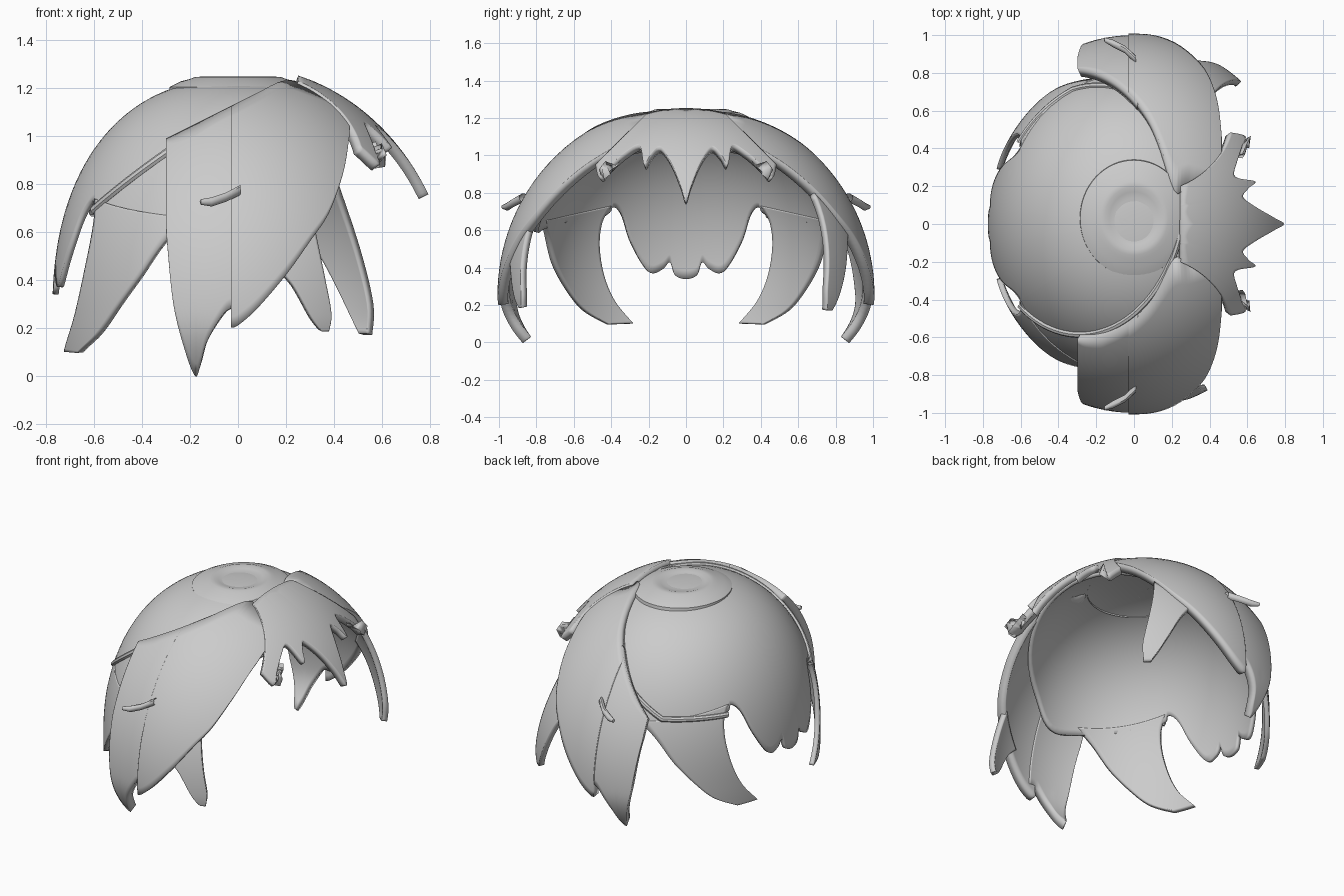
import bpy, bmesh, math
from mathutils import Vector

old = bpy.data.objects.get("Cube")
if old:
    bpy.data.objects.remove(old)

grey = bpy.data.materials.new("matte_grey")
grey.use_nodes = True
COL = (0.6, 0.6, 0.6, 1)
grey.diffuse_color = COL
grey.node_tree.nodes["Principled BSDF"].inputs["Base Color"].default_value = COL
MID = 0.25  # height of the widest level


def finish(name, bm, thick=0.0):
    """Turn a bmesh into a smooth object, thickened inwards."""
    bmesh.ops.remove_doubles(bm, verts=bm.verts, dist=0.0005)
    bmesh.ops.recalc_face_normals(bm, faces=bm.faces)
    if thick:
        out = sum(f.normal.dot(f.calc_center_median() - Vector((0, 0, MID))) * f.calc_area()
                  for f in bm.faces)
        if out < 0:
            bmesh.ops.reverse_faces(bm, faces=bm.faces)
    me = bpy.data.meshes.new(name)
    bm.to_mesh(me)
    bm.free()
    me.materials.append(grey)
    ob = bpy.data.objects.new(name, me)
    bpy.context.collection.objects.link(ob)
    if thick:
        mod = ob.modifiers.new("thickness", 'SOLIDIFY')
        mod.thickness = thick
        mod.offset = -1
    bpy.ops.object.select_all(action='DESELECT')
    ob.select_set(True)
    bpy.context.view_layer.objects.active = ob
    bpy.ops.object.shade_smooth_by_angle(angle=math.radians(40))
    return ob


def grid(bm, rows, closed=False):
    vs = [[bm.verts.new(p) for p in r] for r in rows]
    if closed:
        vs.append(vs[0])
    for a, b in zip(vs, vs[1:]):
        for i in range(len(a) - 1):
            bm.faces.new((a[i], b[i], b[i + 1], a[i + 1]))


def resample(pts, n=6):
    """Smooth curve through the points."""
    p = [Vector(q) for q in pts]
    p = [p[0]] + p + [p[-1]]
    out = []
    for a, b, c, d in zip(p, p[1:], p[2:], p[3:]):
        for i in range(n):
            t = i / n
            out.append(b + 0.5 * t * (c - a + t * (2 * a - 5 * b + 4 * c - d
                                                   + t * (3 * b - a - 3 * c + d))))
    return out + [p[-1]]


def patch(name, edge_a, edge_b, surf, thick, n=20):
    """Sheet spanned between two edges, laid onto a curved surface."""
    bm = bmesh.new()
    grid(bm, [[surf(*a.lerp(b, i / n)) for i in range(n + 1)]
              for a, b in zip(resample(edge_a), resample(edge_b))])
    return finish(name, bm, thick)


# Surfaces: inner cap by azimuth from the back and elevation, others by projection
def cap_surf(phi, v):
    r = max(0, 1 - abs(math.sin(v)) ** 2.3) ** (1 / 2.3)
    p = math.radians(phi)
    return Vector((-0.775 * r * math.cos(p), 0.85 * r * math.sin(p), MID + 0.99 * math.sin(v)))


def side_surf(sign, grow=0.0):
    def f(x, z):
        y = math.sqrt(max(0.002, 1 - (x / 0.9) ** 2 - ((z - MID) / 1.03) ** 2)) + grow
        if z < MID:
            y *= 1 - 0.08 * ((MID - z) / MID) ** 2
        return Vector((x, sign * y, z))
    return f


def front_surf(y, z):
    x = math.sqrt(max(0.002, 1 - y * y - ((z - MID) / 1.03) ** 2))
    return Vector((0.9 * x + 0.005, y, z + 0.012))


def back_surf(sign):
    def f(y, z):
        r = (1 - (abs(z - MID) / 0.99) ** 2.3) ** (1 / 2.3)
        x = math.sqrt(max(0.002, r * r - (y / 0.85) ** 2))
        return Vector((-0.779 * x, sign * y * 1.005, z))
    return f


def elev(z):
    return math.asin((z - MID) / 0.99)


# Inner cap with notched back hem and arched front
hem = [(0, .34), (4, .36), (6, .43), (9, .39), (14, .38), (21, .53), (26, .68), (31, .73),
       (36, .68), (70, .62), (88, .6), (103, .76), (131, .95), (154, 1.03), (180, 1.06)]
low = [(-p, elev(z)) for p, z in reversed(hem[1:])] + [(p, elev(z)) for p, z in hem]
patch("inner_cap", low, [(p, math.pi / 2) for p, _ in low], cap_surf, 0.025, 32)

# Tilted rim ring where the cap meets the locks, open at the back between the notches
path = []
for k in range(97):
    phi = 33 + k * (360 - 66) / 96
    a, b = 0, math.pi / 2
    for _ in range(30):
        m = (a + b) / 2
        p = cap_surf(phi, m)
        if p.z < max(0.68, 1.03 + 0.69 * p.x - 0.18 * p.y):
            a = m
        else:
            b = m
    path.append(cap_surf(phi, a))
axis = Vector((-0.5, 0, 1)).normalized()
bm = bmesh.new()
rings = []
for k, p in enumerate(path):
    along = (path[min(k + 1, 96)] - path[max(k - 1, 0)]).normalized()
    side = along.cross(axis).normalized()
    rings.append([p + 0.018 * (math.cos(t) * side + math.sin(t) * axis)
                  for t in [j * math.tau / 8 for j in range(9)]])
grid(bm, rings)
finish("rim_ring", bm)

# Crown plate with a shallow dish
bm = bmesh.new()
profile = [(0, 1.235), (.1, 1.235), (.13, 1.24), (.155, 1.248), (.18, 1.246), (.2, 1.238),
           (.24, 1.228), (.285, 1.205), (.29, 1.17)]
grid(bm, [[Vector((r * math.cos(t), 0.03 + 1.08 * r * math.sin(t), z)) for r, z in profile]
          for t in [j * math.tau / 64 for j in range(64)]], True)
finish("crown_plate", bm)

# Fringe with five points, fanning out from a narrow root
half = [(0, .745), (.03, .83), (.08, .95), (.14, 1.03), (.19, .99), (.225, .94), (.25, 1.04),
        (.33, 1.0), (.42, .92), (.465, .87), (.485, .94)]
low = [(-y, z) for y, z in reversed(half[1:])] + half
top = [(.42 * y, MID + 1.03 * math.sqrt(0.925 - (.42 * y) ** 2)) for y, _ in low]
patch("fringe", top, low, front_surf, 0.045)


def lock_top(x, sign):
    """Upper edge of the side locks, dropping lower at the back on the left."""
    line = .72 + (x + .3) * 1.02 if sign > 0 else .99 + (x + .3) * .5
    return min(line, MID + 1.03 * math.sqrt(0.96 - (x / .9) ** 2))


rear_hem = [(-.3, .6), (-.27, .3), (-.22, .1), (-.18, .0), (-.16, .03), (-.13, .14),
            (-.05, .27), (.02, .28)]
fore_hem = [(-.03, .2), (0, .21), (.08, .28), (.2, .42), (.3, .56), (.38, .68),
            (.44, .85), (.465, 1.0)]
tail_in = [(.41, .74), (.46, .65), (.475, .52), (.45, .36), (.39, .22), (.29, .1)]
tail_out = [(.77, .66), (.755, .58), (.715, .42), (.64, .28), (.55, .17), (.42, .095)]

for side, sign in (("left", 1), ("right", -1)):
    # Broad side locks, the fore one lapping over the rear one
    for part, edge, grow in (("rear", rear_hem, 0), ("fore", fore_hem, .008)):
        patch(f"{side}_{part}_lock", [(x, lock_top(x, sign)) for x, _ in edge], edge,
              side_surf(sign, grow), 0.055)
    # Curved tail sweeping round the back
    patch(f"{side}_tail", tail_in, tail_out, back_surf(sign), 0.03)
    # Small stray spike
    bm = bmesh.new()
    spine = [((.01, .87, .775), .022), ((-.05, .925, .745), .02),
             ((-.11, .955, .725), .02), ((-.155, .975, .725), .012), ((-.16, .977, .725), 0)]
    grid(bm, [[Vector((x, sign * (y + r * math.cos(t)), z + r * math.sin(t)))
               for t in [j * math.tau / 10 for j in range(11)]] for (x, y, z), r in spine])
    finish(f"{side}_stray_spike", bm)

# Thin front strands, long on one side and short on the other
patch("left_front_strand", [(.42, .8), (.51, .53), (.565, .3), (.56, .17)],
      [(.28, .6), (.36, .5), (.45, .33), (.525, .17)], side_surf(1, -.02), 0.035)
patch("right_front_strand", [(.32, .62), (.365, .4), (.39, .26), (.38, .185)],
      [(.16, .45), (.23, .38), (.31, .24), (.35, .185)], side_surf(-1, -.02), 0.035)
